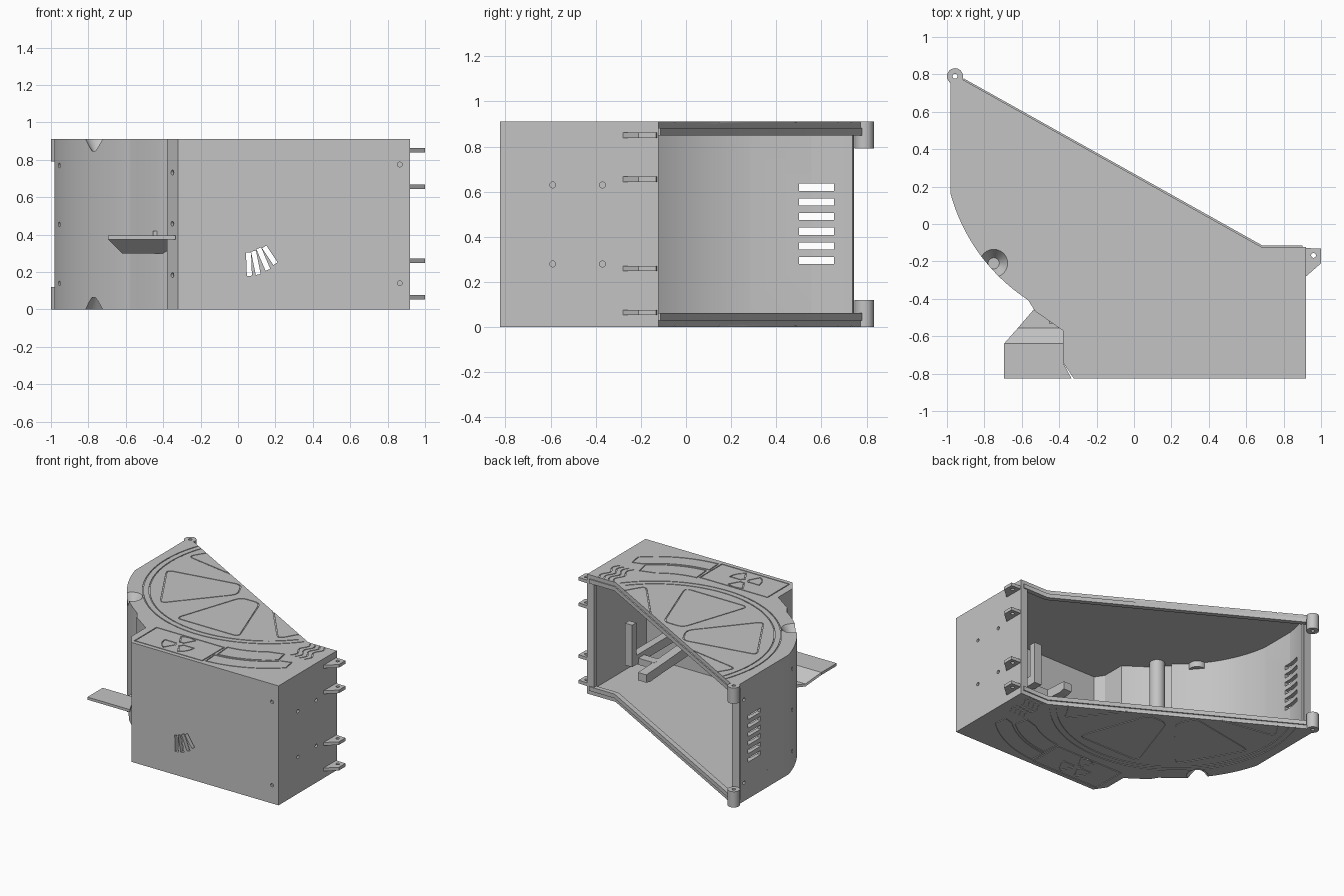
import bpy, bmesh
from math import sin, cos, radians, atan2
from mathutils import Matrix, Vector

if "Cube" in bpy.data.objects:
    bpy.data.objects.remove(bpy.data.objects["Cube"], do_unlink=True)

TOP, SKIN = 0.912, 0.03
grey = bpy.data.materials.new("plain_grey")
grey.use_nodes = True
grey.diffuse_color = (0.55, 0.55, 0.55, 1)
grey.node_tree.nodes["Principled BSDF"].inputs["Base Color"].default_value = grey.diffuse_color
parts = []


def finish(name, bm):
    bmesh.ops.recalc_face_normals(bm, faces=bm.faces[:])
    me = bpy.data.meshes.new(name)
    bm.to_mesh(me)
    bm.free()
    me.materials.append(grey)
    ob = bpy.data.objects.new(name, me)
    bpy.context.collection.objects.link(ob)
    parts.append(ob)
    return ob


def activate(ob):
    bpy.ops.object.select_all(action='DESELECT')
    ob.select_set(True)
    bpy.context.view_layer.objects.active = ob


def carve(bm, *targets):
    # cut one simple solid out of each target, keeping the old mesh if the cut fails
    cutter = finish("cutter", bm)
    cutter.hide_render = True
    parts.remove(cutter)
    for ob in targets:
        before = ob.data.copy()
        activate(ob)
        mod = ob.modifiers.new("carve", 'BOOLEAN')
        mod.operation, mod.solver, mod.object = 'DIFFERENCE', 'EXACT', cutter
        bpy.ops.object.modifier_apply(modifier=mod.name)
        if len(ob.data.polygons) < 0.7 * len(before.polygons):
            ob.data = before
    bpy.data.objects.remove(cutter, do_unlink=True)


def offset(pts, d, closed):
    # shift a path to its left by d with mitred corners
    n, out = len(pts), []
    for i, p in enumerate(pts):
        a = (p - pts[i - 1]).normalized() if closed or i else None
        b = (pts[(i + 1) % n] - p).normalized() if closed or i < n - 1 else None
        a, b = a or b, b or a
        na, nb = Vector((-a.y, a.x)), Vector((-b.y, b.x))
        out.append(p + (na + nb) * d / max(0.3, 1 + na.dot(nb)))
    return out


def ribbon(pts, d0, d1, z0, z1, closed=False):
    # upright band between two offsets of a path
    bm = bmesh.new()
    pts = [Vector(p) for p in pts]
    rails = [(offset(pts, d, closed), z) for d, z in ((d0, z0), (d1, z0), (d1, z1), (d0, z1))]
    rings = [[bm.verts.new((r[i].x, r[i].y, z)) for r, z in rails] for i in range(len(pts))]
    for i in range(len(rings) if closed else len(rings) - 1):
        a, b = rings[i], rings[(i + 1) % len(rings)]
        for k in range(4):
            bm.faces.new((a[k], a[(k + 1) % 4], b[(k + 1) % 4], b[k]))
    if not closed:
        bm.faces.new(rings[0])
        bm.faces.new(rings[-1])
    return bm


def prism(name, pts, z0, z1, mat=Matrix()):
    bm = bmesh.new()
    low, high = [[bm.verts.new((p[0], p[1], z)) for p in pts] for z in (z0, z1)]
    bm.faces.new(low[::-1])
    bm.faces.new(high)
    for i in range(len(pts)):
        j = (i + 1) % len(pts)
        bm.faces.new((low[i], low[j], high[j], high[i]))
    bm.transform(mat)
    return finish(name, bm)


def block(centre, size, tilt=0):
    bm = bmesh.new()
    m = Matrix.Translation(centre) @ Matrix.Rotation(tilt, 4, 'Y') @ Matrix.Diagonal((*size, 1))
    bmesh.ops.create_cube(bm, size=1, matrix=m)
    return bm


def pin(centre, axis, r0, r1, depth):
    bm = bmesh.new()
    rot = Vector(axis).to_track_quat('Z', 'Y').to_matrix().to_4x4()
    bmesh.ops.create_cone(bm, cap_ends=True, segments=24, radius1=r0, radius2=r1, depth=depth,
                          matrix=Matrix.Translation(centre) @ rot)
    return bm


def arc(c, r, a0, a1, n=32):
    return [(c[0] + r * cos(radians(a0 + (a1 - a0) * i / n)),
             c[1] + r * sin(radians(a0 + (a1 - a0) * i / n))) for i in range(n + 1)]


def rounded(pts, r, closed=True):
    pts, out = [Vector(p) for p in pts], []
    for i, p in enumerate(pts):
        if not closed and i in (0, len(pts) - 1):
            out.append(p)
            continue
        a = p + (pts[i - 1] - p).normalized() * r
        b = p + (pts[(i + 1) % len(pts)] - p).normalized() * r
        out += [a * (1 - t) ** 2 + p * 2 * t * (1 - t) + b * t * t for t in (0, .25, .5, .75, 1)]
    return out


# casing from its plan outline, with a round inner liner
HUB = (-0.03, 0.42)
bend = arc(HUB, 0.985, 195.3, 237)
front = [(-0.53, -0.465), (-0.38, -0.57), (-0.38, -0.74), (-0.322, -0.825), (0.92, -0.825), (0.92, -0.122)]
outline = [(-0.98, 0.78)] + bend + front + [(0.68, -0.122), (-0.93, 0.78)]
walls = finish("casing_walls", ribbon([(-0.98, 0.74)] + bend + front, 0, SKIN, SKIN, TOP - SKIN))
liner = finish("round_liner", ribbon(arc(HUB, 0.95, 160, 232), 0, 0.02, SKIN, TOP - SKIN))
floor = prism("floor_plate", outline, 0, SKIN)
roof = prism("roof_plate", outline, TOP - SKIN, TOP)

# opening frame
for name, z in (("lower_rim", SKIN), ("upper_rim", TOP - SKIN - 0.032)):
    path = [(0.9, -0.132), (0.68, -0.132), (-0.92, 0.763)]
    finish(name, ribbon(path, -0.018, 0.018, z, z + 0.032))
finish("right_jamb", block((0.88, -0.137, TOP / 2), (0.035, 0.03, TOP - 2 * SKIN)))
finish("left_jamb", block((-0.945, 0.73, TOP / 2), (0.06, 0.03, TOP - 2 * SKIN)))

# hinge tabs, hinge knuckles, inner pillar and conical recesses
HOLE = 0.013
for i, z in enumerate((0.065, 0.26, 0.655, 0.85)):
    shape = [(0.91, -0.128), (1.0, -0.132), (1.0, -0.21), (0.92, -0.28), (0.91, -0.28)]
    tab = prism(f"hinge_tab_{i}", shape, z - 0.012, z + 0.012)
    carve(pin((0.96, -0.168, z), (0, 0, 1), HOLE, HOLE, 0.1), tab)
for side, z, plate, up in (("lower", 0.06, floor, -1), ("upper", TOP - 0.06, roof, 1)):
    knuckle = finish(side + "_knuckle", pin((-0.957, 0.79, z), (0, 0, 1), 0.043, 0.043, 0.12))
    carve(pin((-0.957, 0.79, z), (0, 0, 1), HOLE, HOLE, 0.2), knuckle, plate)
    edge = TOP / 2 + up * TOP / 2
    low, high = sorted((edge - up * 0.03, edge - up * 0.075))
    boss = prism(side + "_boss", arc((-0.75, -0.21), 0.062, 292, 510, 20), low, high)
    carve(pin((-0.75, -0.21, edge - up * 0.025), (0, 0, up), 0.03, 0.085, 0.08), boss, plate, walls, liner)
finish("inner_pillar", pin((-0.52, -0.37, TOP / 2), (0, 0, 1), 0.054, 0.054, TOP - 2 * SKIN))

# decorative grooves, the same on roof and floor: (path, closed)
grooves = []
for r, a0, a1 in ((0.875, 158.5, 321), (0.83, 159.5, 319)):
    grooves.append((arc(HUB, r, a0, a1, 56), False))
for shape in ([(-0.12, 0.21), (0.04, 0.21), (0.23, -0.32), (-0.3, -0.32)],
              [(-0.8, 0.285), (-0.24, 0.385), (-0.17, 0.24), (-0.53, -0.18)]):
    grooves.append((rounded(shape, 0.05), True))
grooves.append((rounded([(-0.72, 0.7), (-0.81, 0.555), (-0.35, 0.475)], 0.05, False), False))
grooves.append((rounded([(0.17, 0.18), (0.47, -0.19), (0.56, -0.04)], 0.05, False), False))
grooves.append(([(-0.32, -0.79), (0.25, -0.79), (0.25, -0.525), (-0.32, -0.525)], True))
EMBLEM = (-0.035, -0.655)
for a in (60, 180, 300):
    grooves.append((arc(EMBLEM, 0.122, a, a + 60, 10) + arc(EMBLEM, 0.03, a + 60, a, 4), True))
SWEEP = (0.22, 0.05)
for r0, r1, a0, inner, outer, tip in ((0.56, 0.695, 274.8, 305, 311, (0.655, -0.375)),
                                      (0.715, 0.83, 273.7, 312, 313.5, (0.775, -0.458))):
    grooves.append((arc(SWEEP, r1, a0, outer, 16) + [tip] + arc(SWEEP, r0, inner, a0, 16), True))
for k in range(4):
    wave = [(0.705 + 0.04 * k + 0.016 * sin(i * 0.5), -0.135 - 0.0115 * i) for i in range(21)]
    grooves.append((wave, False))
for path, closed in grooves:
    for plate, z in ((floor, 0), (roof, TOP)):
        carve(ribbon(path, -0.0035, 0.0035, z - 0.005, z + 0.005, closed), plate)

# vents
for i in range(6):
    carve(block((-0.965, 0.577, 0.295 + 0.065 * i), (0.14, 0.155, 0.032)), walls, liner)
for (x0, z0), (x1, z1) in (((.061, .18), (.056, .305)), ((.108, .187), (.083, .312)),
                           ((.16, .212), (.111, .327)), ((.2, .245), (.14, .335))):
    d = Vector((x1 - x0, z1 - z0))
    carve(block(((x0 + x1) / 2, -0.81, (z0 + z1) / 2), (0.027, 0.1, d.length), atan2(d.x, d.y)), walls)

# blind screw holes: (position, axis)
slant = (cos(radians(200)), sin(radians(200)), 0)
holes = []
for z in (0.14, 0.455, 0.77):
    holes.append(((HUB[0] + 0.985 * slant[0], HUB[1] + 0.985 * slant[1], z), slant))
    holes.append(((-0.351, -0.783, z * 0.87 + 0.062), (-0.83, -0.56, 0)))
for z in (0.14, 0.775):
    holes.append(((0.865, -0.825, z), (0, 1, 0)))
    holes += [((-0.98, y, z), (1, 0, 0)) for y in (0.43, 0.7)]
for z in (0.28, 0.63):
    holes += [((0.92, y, z), (1, 0, 0)) for y in (-0.59, -0.37)]
for place, axis in holes:
    carve(pin(place, axis, HOLE, HOLE, 0.03), walls)

# delivery tray: flat lip, sloped throat and low inner end
bm = bmesh.new()
rows = [[bm.verts.new((x, y, z + up)) for x, up in ((xl, 0), (xr, 0), (xr, .02), (xl, .02))]
        for xl, xr, y, z in (
    (-.695, -.335, -.825, .375), (-.695, -.38, -.74, .375), (-.695, -.38, -.64, .375),
    (-.62, -.38, -.555, .30), (-.53, -.38, -.45, .30))]
for a, b in zip(rows, rows[1:]):
    for k in range(4):
        bm.faces.new((a[k], a[(k + 1) % 4], b[(k + 1) % 4], b[k]))
bm.faces.new(rows[0])
bm.faces.new(rows[-1])
finish("delivery_tray", bm)
finish("tray_stop", block((-0.44, -0.518, 0.405), (0.03, 0.03, 0.03)))

# inner feed arms standing off the front wall
SIDE = Matrix(((0, 0, 1, 0), (1, 0, 0, 0), (0, 1, 0, 0), (0, 0, 0, 1)))
feed = [(-0.8, 0.22), (-0.35, 0.2), (-0.2, 0.19), (-0.15, 0.2), (-0.15, 0.26), (-0.35, 0.27), (-0.8, 0.3)]
prism("feed_arm", feed, 0.44, 0.51, SIDE)
post = [(-0.8, 0.23), (-0.25, 0.23), (-0.25, 0.55), (-0.3, 0.55), (-0.3, 0.3), (-0.8, 0.3)]
prism("post_arm", post, 0.63, 0.69, SIDE)
finish("arm_crossbar", block((0.57, -0.36, 0.245), (0.15, 0.07, 0.05)))

# smooth the round surfaces, keep the edges crisp
for ob in parts:
    activate(ob)
    bpy.ops.object.shade_smooth_by_angle(angle=radians(30))
